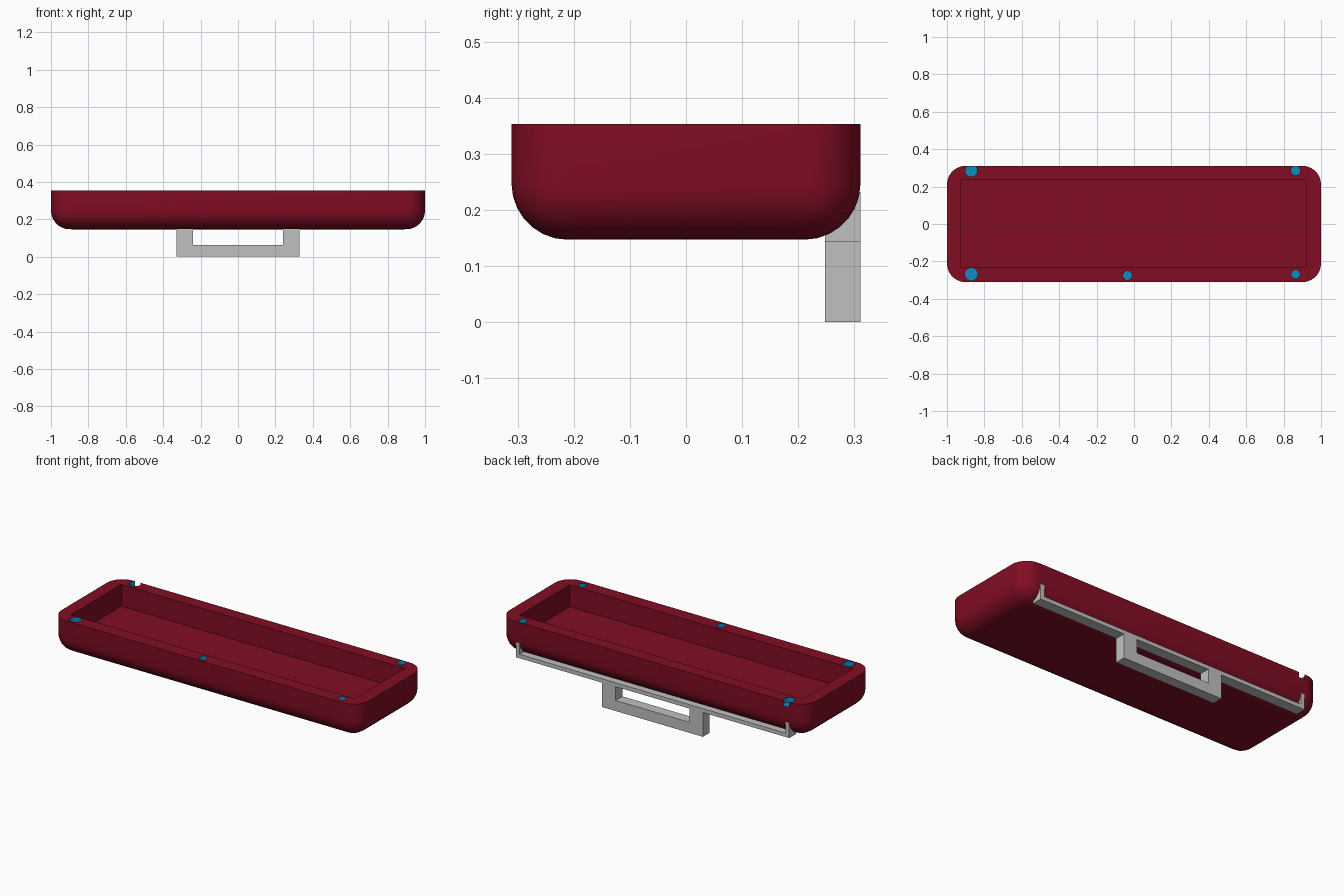
import bpy, bmesh, math

if "Cube" in bpy.data.objects:
    bpy.data.objects.remove(bpy.data.objects["Cube"])


def material(name, rgb):
    m = bpy.data.materials.new(name)
    m.diffuse_color = (*rgb, 1)
    m.use_nodes = True
    m.node_tree.nodes["Principled BSDF"].inputs["Base Color"].default_value = m.diffuse_color
    return m


red = material("dark red", (0.22, 0.004, 0.017))
blue = material("blue", (0.005, 0.26, 0.56))
grey = material("light grey", (0.53, 0.53, 0.53))


def finish(name, bm, *mats):
    bmesh.ops.recalc_face_normals(bm, faces=bm.faces)
    me = bpy.data.meshes.new(name)
    bm.to_mesh(me)
    bm.free()
    for m in mats:
        me.materials.append(m)
    ob = bpy.data.objects.new(name, me)
    bpy.context.collection.objects.link(ob)
    return ob


def add_box(bm, x0, x1, y0, y1, z0, z1):
    verts = bmesh.ops.create_cube(bm, size=1)["verts"]
    for v in verts:
        v.co.x = x1 if v.co.x > 0 else x0
        v.co.y = y1 if v.co.y > 0 else y0
        v.co.z = z1 if v.co.z > 0 else z0


def cut(ob, cutter):
    bpy.context.view_layer.objects.active = ob
    mod = ob.modifiers.new("cut", "BOOLEAN")
    mod.operation = "DIFFERENCE"
    mod.solver = "EXACT"
    mod.object = cutter
    bpy.ops.object.modifier_apply(modifier=mod.name)
    bpy.data.objects.remove(cutter, do_unlink=True)


# Tray body: block with rounded uprights and rounded bottom, flat rim
W, D, Z0, Z1 = 1.0, 0.311, 0.147, 0.353
bm = bmesh.new()
add_box(bm, -W, W, -D, D, Z0, Z1)
edges = [e for e in bm.edges if min(v.co.z for v in e.verts) < Z0 + 0.01]
bmesh.ops.bevel(bm, geom=edges, offset=0.1, segments=7, profile=0.5, affect="EDGES")
tray = finish("tray", bm, red, blue)

# Recess
bm = bmesh.new()
add_box(bm, -0.925, 0.92, -0.232, 0.236, 0.225, 0.5)
cut(tray, finish("recess_cutter", bm))

# Blue sockets sunk into the rim: x, y, radius
HOLES = [(-0.87, 0.285, 0.032), (0.864, 0.285, 0.025), (-0.87, -0.268, 0.034),
         (0.864, -0.268, 0.023), (-0.035, -0.275, 0.024)]
DEPTH = 0.03
for x, y, r in HOLES:
    bm = bmesh.new()
    bmesh.ops.create_cone(bm, cap_ends=True, segments=24, radius1=r, radius2=r, depth=0.2)
    bmesh.ops.translate(bm, vec=(x, y, Z1 - DEPTH + 0.1), verts=bm.verts)
    cut(tray, finish("socket_cutter", bm))
for p in tray.data.polygons:
    c = p.center
    inside = any(math.hypot(c.x - x, c.y - y) < r + 0.001 for x, y, r in HOLES)
    p.material_index = 1 if inside and Z1 - DEPTH - 0.001 < c.z < Z1 - 0.001 else 0
bpy.ops.object.select_all(action="DESELECT")
tray.select_set(True)
bpy.context.view_layer.objects.active = tray
bpy.ops.object.shade_smooth_by_angle(angle=math.radians(30))

# Handle: U-shaped profile hanging below the back edge
Y0, Y1, ZB = 0.248, 0.311, 0.143
profile = [(-0.328, ZB), (-0.328, 0), (0.328, 0), (0.328, ZB),
           (0.24, ZB), (0.24, 0.062), (-0.24, 0.062), (-0.24, ZB)]
bm = bmesh.new()
face = bm.faces.new([bm.verts.new((x, Y0, z)) for x, z in profile])
ext = bmesh.ops.extrude_face_region(bm, geom=[face])["geom"]
bmesh.ops.translate(bm, vec=(0, Y1 - Y0, 0),
                    verts=[g for g in ext if isinstance(g, bmesh.types.BMVert)])
finish("handle", bm, grey)

# Mounting strip along the rounded back edge
bm = bmesh.new()
add_box(bm, -0.89, 0.89, Y0, Y1, ZB, 0.166)
finish("mounting_strip", bm, grey)

# Upright tabs at the strip ends
for side, name in ((-1, "left_tab"), (1, "right_tab")):
    bm = bmesh.new()
    a, b = sorted((side * 0.866, side * 0.89))
    add_box(bm, a, b, Y0 + 0.01, Y1, 0.166, 0.232)
    finish(name, bm, grey)
